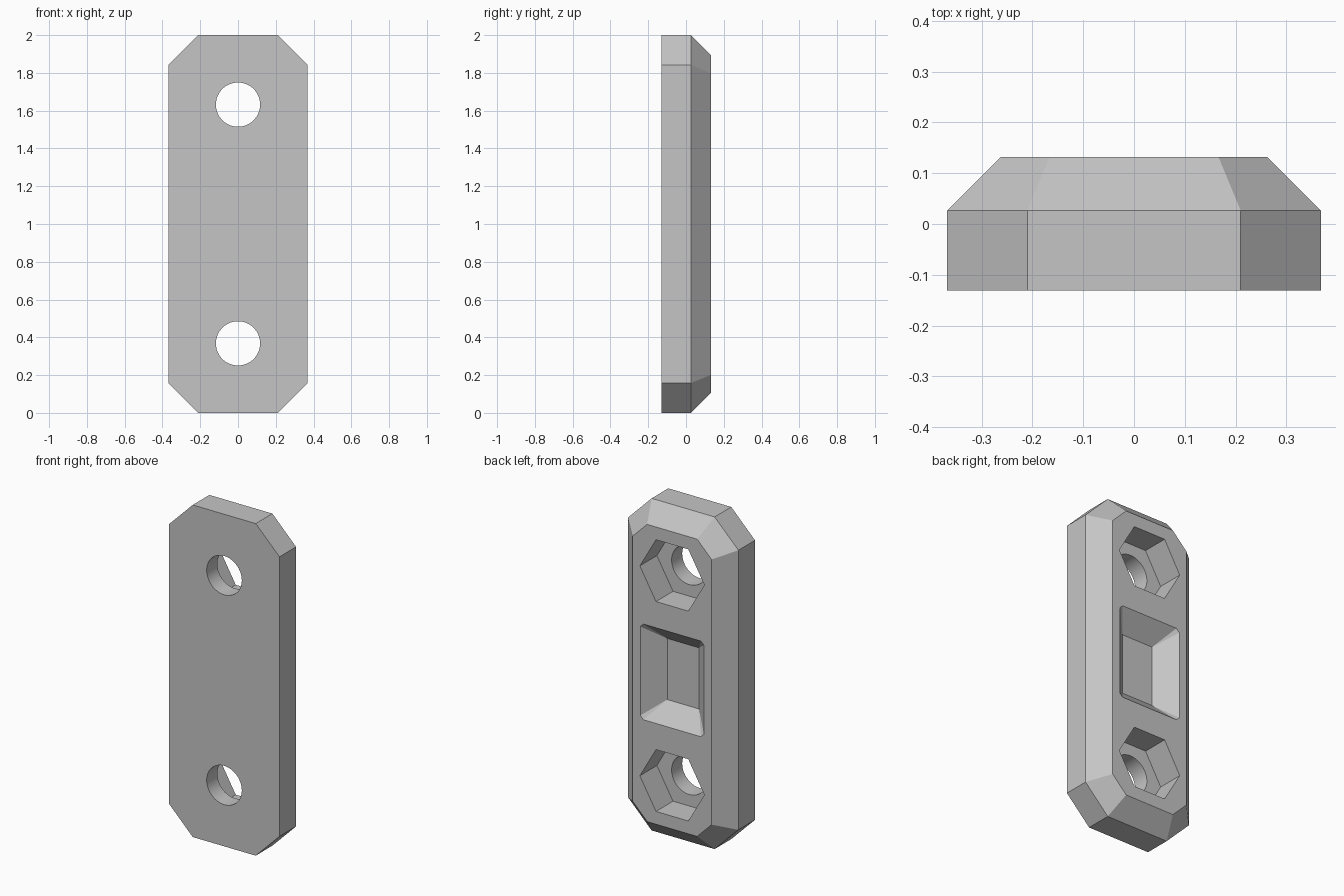
import bpy
import bmesh
from math import cos, sin, tan, pi, radians

cube = bpy.data.objects.get("Cube")
if cube:
    bpy.data.objects.remove(cube, do_unlink=True)

FRONT, SHOULDER, BACK = -0.131, 0.027, 0.132
HALF_W, CORNER = 0.368, 0.158
HOLE_Z = 0.632   # hole distance from the middle

grey = bpy.data.materials.new("plain_grey")
grey.use_nodes = True
colour = (0.56, 0.56, 0.56, 1)
grey.diffuse_color = colour
grey.node_tree.nodes["Principled BSDF"].inputs["Base Color"].default_value = colour


def cut_rectangle(w, h, c):
    """Rectangle with chamfered corners, given half sizes."""
    if c == 0:
        return [(w, h), (-w, h), (-w, -h), (w, -h)]
    return [(w, h - c), (w - c, h), (c - w, h), (-w, h - c),
            (-w, c - h), (c - w, -h), (w - c, -h), (w, c - h)]


def polygon(radius, sides):
    return [(radius * cos(2 * pi * i / sides), radius * sin(2 * pi * i / sides))
            for i in range(sides)]


def hull(name, rings, z=1.0):
    """Convex solid around (y, outline) rings, centred at height z."""
    bm = bmesh.new()
    for y, outline in rings:
        for x, dz in outline:
            bm.verts.new((x, y, z + dz))
    bmesh.ops.convex_hull(bm, input=bm.verts)
    bmesh.ops.dissolve_limit(bm, angle_limit=radians(0.5), verts=bm.verts, edges=bm.edges)
    bmesh.ops.recalc_face_normals(bm, faces=bm.faces)
    mesh = bpy.data.meshes.new(name)
    bm.to_mesh(mesh)
    bm.free()
    mesh.materials.append(grey)
    obj = bpy.data.objects.new(name, mesh)
    bpy.context.collection.objects.link(obj)
    return obj


# Plate with a 45 degree bevel around its back
bevel = BACK - SHOULDER
base = cut_rectangle(HALF_W, 1, CORNER)
rim = cut_rectangle(HALF_W - bevel, 1 - bevel, CORNER - bevel * (1 - tan(pi / 8)))
plate = hull("plate", [(FRONT, base), (SHOULDER, base), (BACK, rim)])

# Bolt holes with hexagonal nut pockets
cutters = []
for z in (1 - HOLE_Z, 1 + HOLE_Z):
    nut, bolt = polygon(0.215, 6), polygon(0.117, 64)
    cutters.append(hull("nut_pocket_cutter", [(-0.03, nut), (BACK + 0.1, nut)], z))
    cutters.append(hull("bolt_hole_cutter", [(FRONT - 0.1, bolt), (0.05, bolt)], z))

# Sloped middle pocket
extra = 0.02
cutters.append(hull("middle_pocket_cutter", [
    (BACK - 0.105, cut_rectangle(0.106, 0.184, 0)),
    (BACK + extra, cut_rectangle(0.212 + extra, 0.288 + extra, 0.024))]))

bpy.context.view_layer.objects.active = plate
plate.select_set(True)
for cutter in cutters:
    cutter.hide_render = True
    mod = plate.modifiers.new("cut", "BOOLEAN")
    mod.operation, mod.solver, mod.object = "DIFFERENCE", "EXACT", cutter
    bpy.ops.object.modifier_apply(modifier=mod.name)
    bpy.data.objects.remove(cutter, do_unlink=True)

bpy.ops.object.shade_smooth_by_angle(angle=radians(20))
